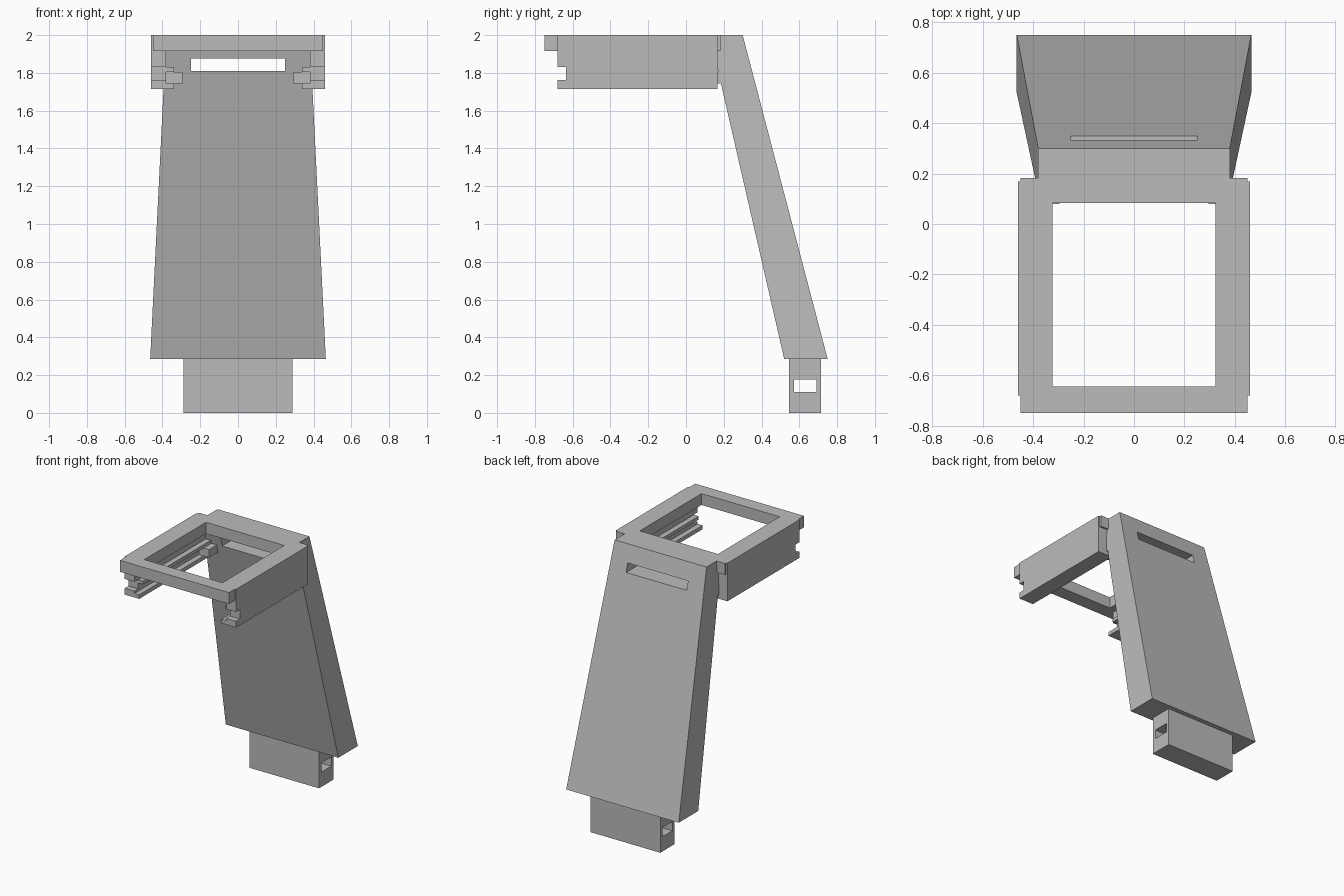
import bpy, bmesh

cube = bpy.data.objects.get("Cube")
if cube:
    bpy.data.objects.remove(cube, do_unlink=True)

grey = bpy.data.materials.new("plain grey")
grey.use_nodes = True
COLOUR = (0.5, 0.5, 0.5, 1)
grey.diffuse_color = COLOUR
grey.node_tree.nodes["Principled BSDF"].inputs["Base Color"].default_value = COLOUR


def prism(name, profile, a, b, place):
    """Extrude a 2D profile from a to b; place maps (u, v, w) to a point."""
    bm = bmesh.new()
    ends = [[bm.verts.new(place(u, v, w)) for u, v in profile] for w in (a, b)]
    bm.faces.new(ends[0])
    bm.faces.new(ends[1])
    n = len(profile)
    for i in range(n):
        j = (i + 1) % n
        bm.faces.new((ends[0][i], ends[0][j], ends[1][j], ends[1][i]))
    bmesh.ops.recalc_face_normals(bm, faces=bm.faces)
    mesh = bpy.data.meshes.new(name)
    bm.to_mesh(mesh)
    bm.free()
    mesh.materials.append(grey)
    obj = bpy.data.objects.new(name, mesh)
    bpy.context.collection.objects.link(obj)
    return obj


def box(name, x, y, z):
    corners = [(x[0], y[0]), (x[1], y[0]), (x[1], y[1]), (x[0], y[1])]
    return prism(name, corners, z[0], z[1], lambda u, v, w: (u, v, w))


def combine(target, other, operation):
    """Apply a boolean and discard the tool object."""
    mod = target.modifiers.new(operation, 'BOOLEAN')
    mod.operation, mod.solver, mod.object = operation, 'EXACT', other
    bpy.context.view_layer.objects.active = target
    bpy.ops.object.modifier_apply(modifier=mod.name)
    bpy.data.objects.remove(other, do_unlink=True)


# Slanted leg, tapering towards the top, with a slot near the top
def taper(y, z, side):
    return (side * (0.465 - 0.085 * (z - 0.285) / 1.715), y, z)


leg = prism("leg", [(0.52, 0.285), (0.75, 0.285), (0.30, 2.0), (0.126, 2.0)], -1, 1, taper)
combine(leg, box("slot_cutter", (-0.25, 0.25), (0, 0.6), (1.81, 1.875)), 'DIFFERENCE')

# Foot with a cross hole
foot = box("foot", (-0.288, 0.288), (0.545, 0.715), (0, 0.285))
combine(foot, box("hole_cutter", (-0.5, 0.5), (0.572, 0.69), (0.11, 0.178)), 'DIFFERENCE')

# Open top frame
frame = box("frame", (-0.45, 0.45), (-0.75, 0.182), (1.915, 2.0))

# Grooved side rails with a notched front end, and a stop at the rear
section = [(0.46, 1.715), (0.46, 2.0), (0.38, 2.0), (0.38, 1.83), (0.34, 1.83),
           (0.34, 1.805), (0.38, 1.805), (0.38, 1.745), (0.34, 1.745), (0.34, 1.715)]
for side in (-1, 1):
    rail = prism("rail", section, -0.68, 0.168, lambda u, v, w: (side * u, w, v))
    combine(rail, box("notch_cutter", (-1, 1), (-0.8, -0.635), (1.762, 1.832)), 'DIFFERENCE')
    xs = sorted((side * 0.295, side * 0.39))
    combine(rail, box("stop", xs, (0.08, 0.23), (1.745, 1.805)), 'UNION')
    combine(frame, rail, 'UNION')

combine(frame, box("opening_cutter", (-0.323, 0.323), (-0.645, 0.084), (1.9, 2.1)), 'DIFFERENCE')
